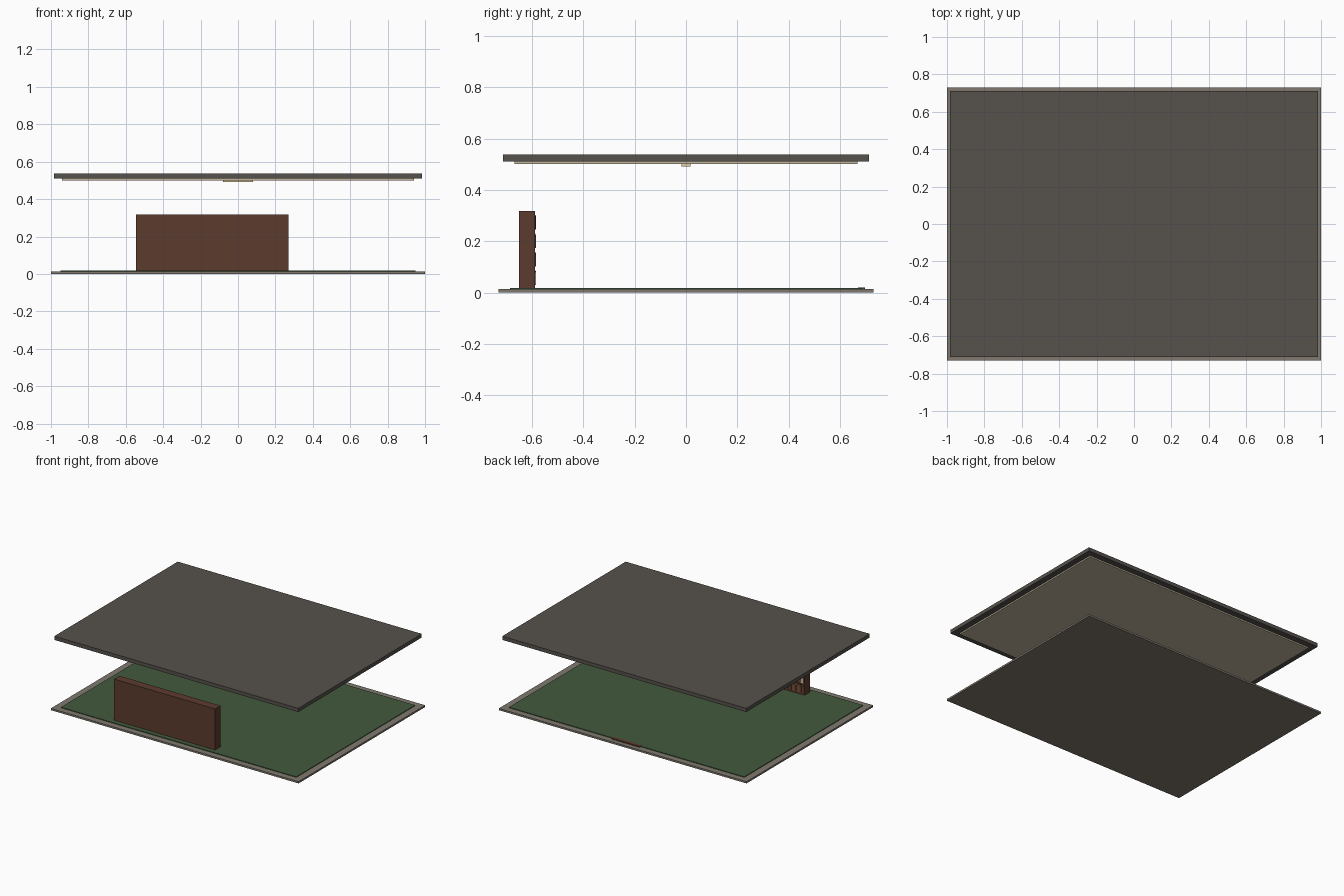
import bpy, bmesh, random
from mathutils import Matrix, Vector

if "Cube" in bpy.data.objects:
    bpy.data.objects.remove(bpy.data.objects["Cube"])

random.seed(4)


def mat(name, r, g, b):
    m = bpy.data.materials.new(name)
    m.diffuse_color = (r, g, b, 1)
    m.use_nodes = True
    m.node_tree.nodes["Principled BSDF"].inputs["Base Color"].default_value = m.diffuse_color
    return m


STONE = mat("stone_grey", 0.215, 0.19, 0.158)
GREEN = mat("carpet_green", 0.058, 0.102, 0.048)
ROOF = mat("roof_grey", 0.092, 0.083, 0.072)
CREAM = mat("ceiling_cream", 0.54, 0.47, 0.34)
LAMP = mat("lamp_warm", 0.75, 0.62, 0.36)
WOOD = mat("dark_wood", 0.108, 0.044, 0.028)
BOOKS = [mat("book_ivory", 0.55, 0.48, 0.37), mat("book_red", 0.2, 0.04, 0.03),
         mat("book_brown", 0.16, 0.085, 0.045), mat("book_navy", 0.04, 0.06, 0.1)]


def boxes(name, spans, mats, ids=None):
    """One object from boxes given as (x0, x1, y0, y1, z0, z1)."""
    bm = bmesh.new()
    for i, (x0, x1, y0, y1, z0, z1) in enumerate(spans):
        centre = Vector(((x0 + x1) / 2, (y0 + y1) / 2, (z0 + z1) / 2))
        size = Matrix.Diagonal((x1 - x0, y1 - y0, z1 - z0, 1))
        made = bmesh.ops.create_cube(bm, size=1, matrix=Matrix.Translation(centre) @ size)
        for f in {f for v in made["verts"] for f in v.link_faces}:
            f.material_index = ids[i] if ids else 0
    me = bpy.data.meshes.new(name)
    bm.to_mesh(me)
    bm.free()
    for m in mats:
        me.materials.append(m)
    ob = bpy.data.objects.new(name, me)
    bpy.context.collection.objects.link(ob)
    return ob


# Floor, carpet and threshold
boxes("floor_slab", [(-1, 1, -0.73, 0.73, 0, 0.013)], [STONE])
boxes("carpet", [(-0.95, 0.95, -0.685, 0.685, 0.013, 0.018)], [GREEN])
boxes("threshold", [(-0.115, 0.115, 0.67, 0.697, 0.013, 0.02)], [WOOD])

# Roof, ceiling and lamp
boxes("roof_slab", [(-0.985, 0.985, -0.712, 0.712, 0.51, 0.537)], [ROOF])
boxes("ceiling_panel", [(-0.94, 0.94, -0.668, 0.668, 0.5, 0.51)], [CREAM])
boxes("ceiling_lamp", [(-0.08, 0.08, -0.018, 0.018, 0.491, 0.5)], [LAMP])

# Bookcase carcass, open towards +y
X0, X1, Y0, Y1, Z0, Z1 = -0.545, 0.27, -0.65, -0.588, 0.018, 0.318
T, BAYS, ROWS = 0.012, 3, 4
bay = (X1 - X0 - T) / BAYS
row = (Z1 - Z0 - T) / ROWS
case = [(X0, X1, Y0, Y0 + 0.01, Z0, Z1)]
case += [(X0 + i * bay, X0 + i * bay + T, Y0 + 0.01, Y1, Z0, Z1) for i in range(BAYS + 1)]
case += [(X0 + i * bay + T, X0 + (i + 1) * bay, Y0 + 0.01, Y1, Z0 + j * row, Z0 + j * row + T)
         for i in range(BAYS) for j in range(ROWS + 1)]
boxes("bookcase", case, [WOOD])

# Rows of books
spans, ids = [], []
for i in range(BAYS):
    for j in range(ROWS):
        x, end = X0 + i * bay + T + 0.001, X0 + (i + 1) * bay - 0.001
        z = Z0 + j * row + T
        while x < end - 0.008:
            w = min(random.uniform(0.011, 0.02), end - x)
            h = (row - T) * random.uniform(0.74, 0.95)
            spans.append((x, x + w - 0.001, Y0 + 0.01, random.uniform(-0.589, -0.585), z, z + h))
            ids.append(random.randrange(len(BOOKS)))
            x += w
boxes("books", spans, BOOKS, ids)
